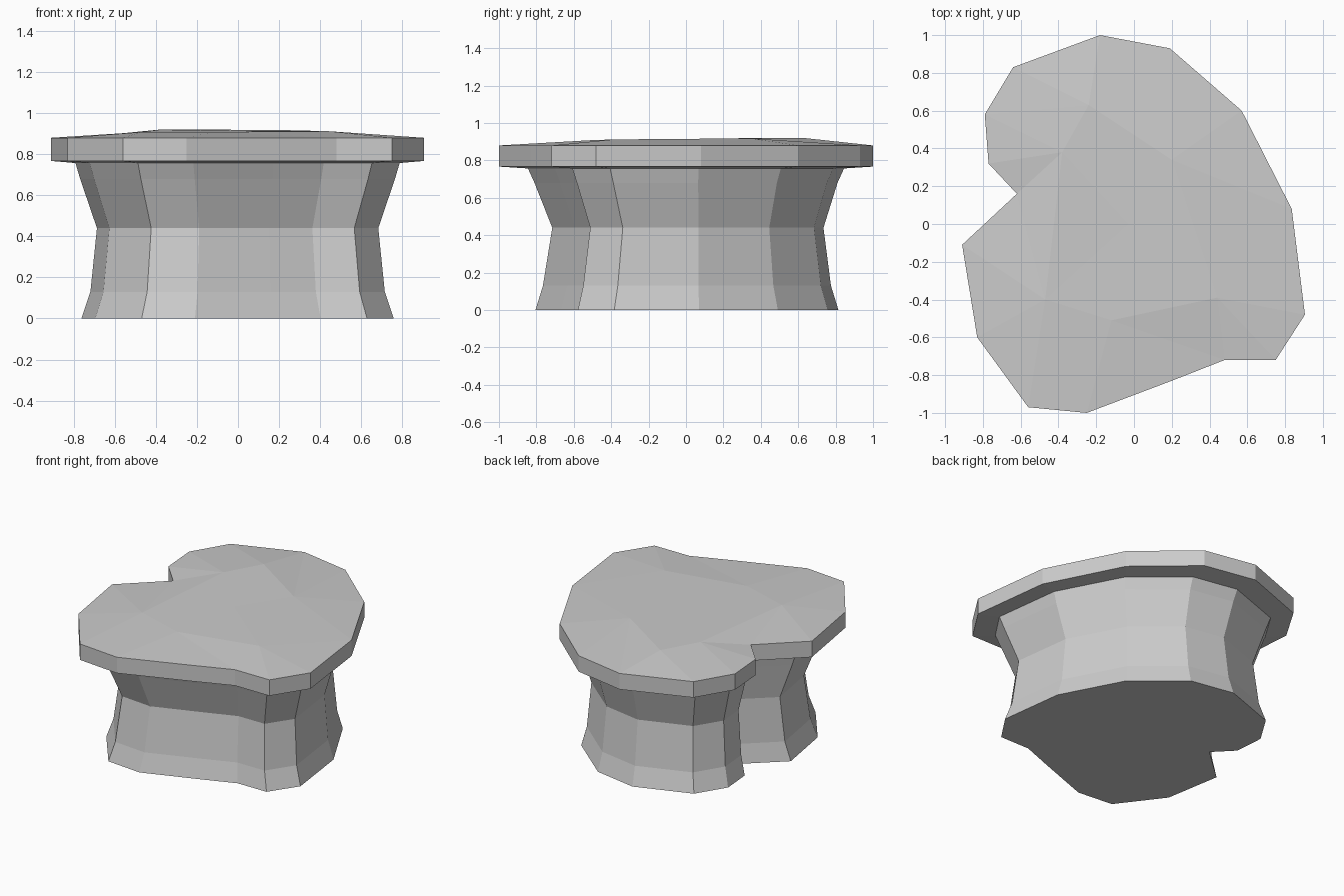
import bpy, bmesh

if "Cube" in bpy.data.objects:
    bpy.data.objects.remove(bpy.data.objects["Cube"])

stone = bpy.data.materials.new("grey_stone")
stone.use_nodes = True
GREY = (0.6, 0.6, 0.6, 1)
stone.diffuse_color = GREY
stone.node_tree.nodes["Principled BSDF"].inputs["Base Color"].default_value = GREY

# Plan outline, counter-clockwise, each point tied to a crown point by index
OUTLINE = [
    (.19, .93, 5), (-.18, 1, 0), (-.64, .83, 0), (-.79, .58, 1), (-.77, .32, 1),
    (-.62, .16, 2), (-.91, -.11, 2), (-.83, -.6, 2), (-.56, -.97, 2),
    (-.25, -1, 3), (.2, -.83, 3), (.48, -.72, 4), (.75, -.72, 4),
    (.905, -.48, 4), (.835, .08, 5), (.57, .6, 5)]
# Raised points of the faceted crown
CROWN = [(-.24, .63, .92), (-.38, .38, .92), (-.47, -.4, .908),
         (-.12, -.51, .908), (.44, -.39, .912), (.2, .34, .918)]


def loft(bm, rings):
    """Stack scaled copies of the outline and skin between them."""
    loops = [[bm.verts.new((x * sx, y * sy + dy, z)) for x, y, _ in OUTLINE]
             for sx, sy, dy, z in rings]
    n = len(OUTLINE)
    for a, b in zip(loops, loops[1:]):
        for i in range(n):
            j = (i + 1) % n
            bm.faces.new((a[i], a[j], b[j], b[i]))
    return loops


def finish(bm, name):
    bmesh.ops.recalc_face_normals(bm, faces=bm.faces)
    mesh = bpy.data.meshes.new(name)
    bm.to_mesh(mesh)
    bm.free()
    mesh.materials.append(stone)
    obj = bpy.data.objects.new(name, mesh)
    bpy.context.collection.objects.link(obj)


# Waisted pillar with a flat foot
bm = bmesh.new()
loops = loft(bm, [(.838, .81, .005, 0), (.79, .77, .005, .13), (.755, .725, .01, .44),
                  (.845, .81, 0, .68), (.87, .845, 0, .757)])
bm.faces.new(loops[0])
finish(bm, "pillar")

# Overhanging cap slab with a low faceted crown
bm = bmesh.new()
rim = loft(bm, [(.87, .845, 0, .757), (1, 1, 0, .767), (1, 1, 0, .88)])[-1]
crown = [bm.verts.new(p) for p in CROWN]
for i, (_, _, link) in enumerate(OUTLINE):
    j = (i + 1) % len(OUTLINE)
    after = OUTLINE[j][2]
    bm.faces.new((rim[i], rim[j], crown[link]))
    if after != link:
        bm.faces.new((rim[j], crown[after], crown[link]))
centre = bm.verts.new((-.03, 0, .914))
for a, b in zip(crown, crown[1:] + crown[:1]):
    bm.faces.new((a, b, centre))
finish(bm, "cap")
